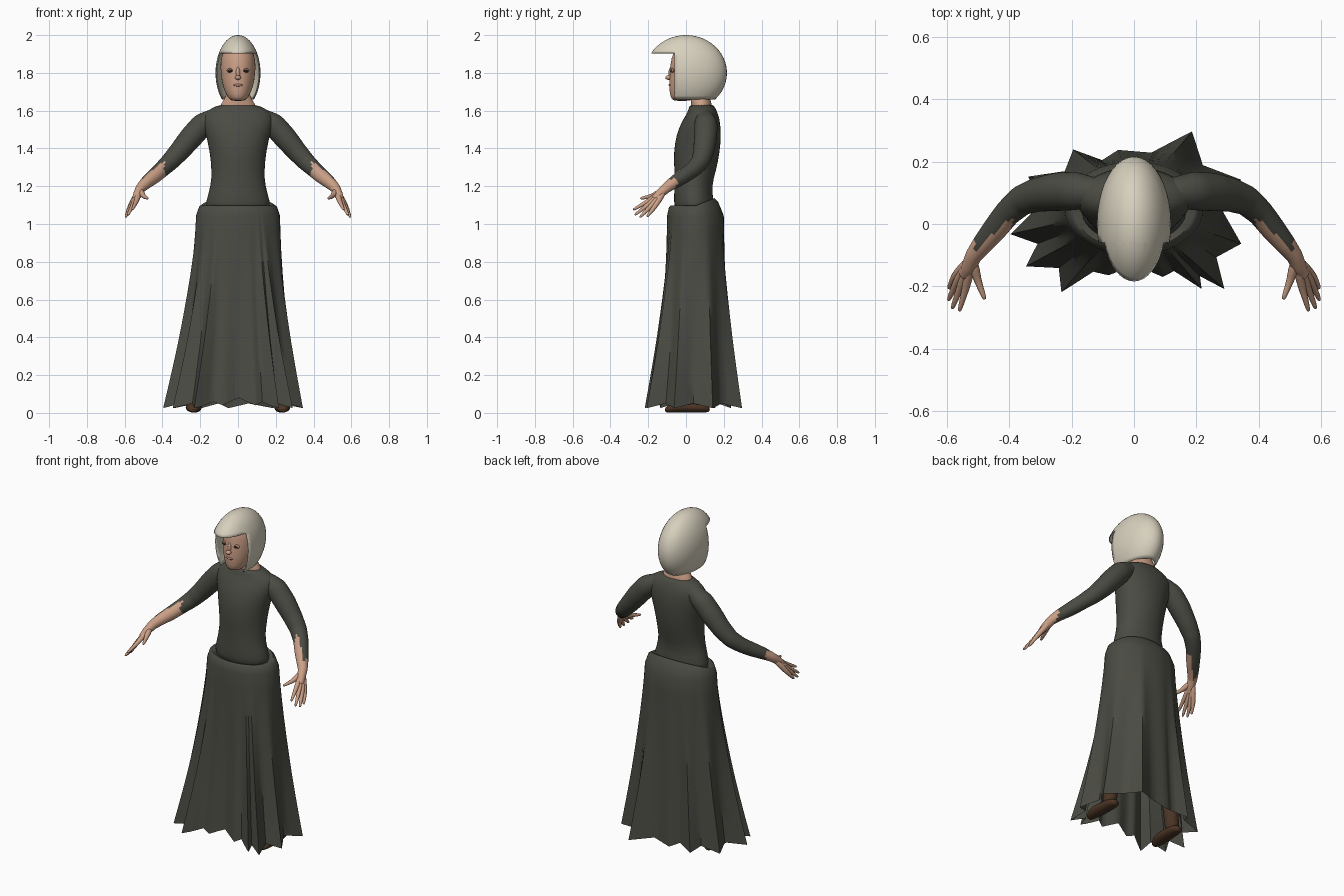
import bpy, bmesh, math
from mathutils import Vector, Matrix

cube = bpy.data.objects.get("Cube")
if cube:
    bpy.data.objects.remove(cube, do_unlink=True)


def material(name, rgb):
    m = bpy.data.materials.new(name)
    m.use_nodes = True
    col = (*rgb, 1)
    m.diffuse_color = col
    bsdf = next(n for n in m.node_tree.nodes if n.type == 'BSDF_PRINCIPLED')
    bsdf.inputs["Base Color"].default_value = col
    bsdf.inputs["Roughness"].default_value = 0.8
    return m


DRESS = material("charcoal cloth", (0.07, 0.07, 0.057))
SKIN = material("skin", (0.6, 0.35, 0.24))
HAIR = material("pale blonde", (0.68, 0.63, 0.51))
SHOE = material("dark brown leather", (0.07, 0.035, 0.018))
EYE = material("eye dark", (0.02, 0.012, 0.01))
LID = material("eyelid", (0.38, 0.2, 0.13))
LIP = material("lip", (0.46, 0.24, 0.17))


def finish(name, bm, mats, sub=0, angle=60, rule=None):
    bmesh.ops.recalc_face_normals(bm, faces=bm.faces[:])
    bm.normal_update()
    if rule:
        for f in bm.faces:
            f.material_index = rule(f)
    me = bpy.data.meshes.new(name)
    bm.to_mesh(me)
    bm.free()
    for m in mats:
        me.materials.append(m)
    ob = bpy.data.objects.new(name, me)
    bpy.context.collection.objects.link(ob)
    bpy.ops.object.select_all(action='DESELECT')
    ob.select_set(True)
    bpy.context.view_layer.objects.active = ob
    bpy.ops.object.shade_smooth_by_angle(angle=math.radians(angle))
    if sub:
        mod = ob.modifiers.new("smooth", 'SUBSURF')
        mod.levels = mod.render_levels = sub
    return ob


def skin_rings(bm, rings, caps=True):
    rows = [[bm.verts.new(p) for p in r] for r in rings]
    n = len(rows[0])
    for a, b in zip(rows, rows[1:]):
        for i in range(n):
            j = (i + 1) % n
            bm.faces.new((a[i], a[j], b[j], b[i]))
    if caps:
        bm.faces.new(rows[0])
        bm.faces.new(rows[-1])


def loft(name, rows, mat, n=24):
    """Stack of level ovals: height, half width, front y, back y."""
    bm = bmesh.new()
    rings = []
    for z, rx, y0, y1 in rows:
        rings.append([Vector((rx * math.cos(a), (y0 + y1) / 2 + (y1 - y0) / 2 * math.sin(a), z))
                      for a in (math.tau * i / n for i in range(n))])
    skin_rings(bm, rings)
    return finish(name, bm, [mat], sub=1)


def tube(name, path, mats, side=1, n=12, up=(0, 0, 1), flat=1.0, rule=None):
    """Tapered tube through (x, y, z, radius) points, mirrored by side."""
    bm = bmesh.new()
    pts = [Vector((p[0] * side, p[1], p[2])) for p in path]
    rings = []
    for i, p in enumerate(pts):
        t = (pts[min(i + 1, len(pts) - 1)] - pts[max(i - 1, 0)]).normalized()
        u = t.cross(Vector(up)).normalized()
        v = u.cross(t) * flat
        rings.append([p + path[i][3] * (u * math.cos(a) + v * math.sin(a))
                      for a in (math.tau * k / n for k in range(n))])
    skin_rings(bm, rings)
    return finish(name, bm, mats, sub=1, rule=rule)


def refine(path, steps):
    """Add evenly spaced points along a path."""
    pts = [Vector(p) for p in path]
    fine = [a.lerp(b, k / steps) for a, b in zip(pts, pts[1:]) for k in range(steps)]
    return [tuple(p) for p in fine + pts[-1:]]


def blob(name, centre, size, mat):
    bm = bmesh.new()
    bmesh.ops.create_uvsphere(bm, u_segments=16, v_segments=10, radius=1,
                              matrix=Matrix.LocRotScale(Vector(centre), None, Vector(size)))
    return finish(name, bm, [mat])


# Bodice
loft("bodice", [(1.04, .18, -.06, .15), (1.12, .172, -.065, .148), (1.2, .145, -.062, .135),
                (1.28, .14, -.062, .16), (1.38, .15, -.067, .18), (1.47, .17, -.053, .187),
                (1.54, .19, -.025, .182), (1.585, .185, .005, .17), (1.615, .14, .015, .155),
                (1.635, .09, .02, .145)], DRESS)

# Neck, head and face
loft("neck", [(1.58, .11, .03, .14), (1.64, .092, .025, .138), (1.665, .066, .025, .125),
              (1.72, .06, .02, .12)], SKIN)
loft("head", [(1.65, .032, -.065, .02), (1.668, .055, -.083, .06), (1.71, .075, -.089, .1),
              (1.76, .088, -.09, .13), (1.82, .094, -.085, .15), (1.88, .092, -.08, .15),
              (1.93, .072, -.055, .13), (1.965, .035, 0, .09)], SKIN)
blob("nose_bridge", (0, -.079, 1.797), (.012, .014, .035), SKIN)
blob("nose_tip", (0, -.092, 1.775), (.016, .018, .012), SKIN)
blob("mouth", (0, -.084, 1.735), (.024, .008, .007), LIP)
for s, side in ((1, "left"), (-1, "right")):
    blob(side + "_eyelid", (s * .04, -.07, 1.813), (.02, .009, .012), LID)
    blob(side + "_eye", (s * .04, -.0745, 1.811), (.014, .008, .008), EYE)

# Hair: oval shell with a brim and an open face
BRIM, FACE_Y, HAIR_END = 1.905, -.06, 1.66
bm = bmesh.new()
bmesh.ops.create_uvsphere(bm, u_segments=40, v_segments=24, radius=1,
                          matrix=Matrix.LocRotScale(Vector((0, 0, 1.8)), None, Vector((.119, .217, .2))))
for co, no in (((0, 0, BRIM), (0, 0, 1)), ((0, FACE_Y, 0), (0, 1, 0)), ((0, 0, HAIR_END), (0, 0, 1))):
    bmesh.ops.bisect_plane(bm, geom=bm.verts[:] + bm.edges[:] + bm.faces[:], plane_co=co, plane_no=no)
gone = []
for f in bm.faces:
    c = f.calc_center_median()
    if c.z < HAIR_END or (c.z < BRIM and c.y < FACE_Y):
        gone.append(f)
bmesh.ops.delete(bm, geom=gone, context='FACES')
hair = finish("hair", bm, [HAIR], angle=50)
shell = hair.modifiers.new("thickness", 'SOLIDIFY')
shell.thickness = .005
shell.offset = -1

# Arms with sleeves open along the inner forearm, and hands
ARM = [(.04, .09, 1.57, .04), (.13, .1, 1.56, .05), (.19, .106, 1.525, .062), (.25, .103, 1.457, .062),
       (.31, .094, 1.385, .055), (.36, .076, 1.33, .049), (.405, .036, 1.288, .043),
       (.445, -.015, 1.252, .04), (.485, -.064, 1.22, .034), (.515, -.103, 1.191, .027),
       (.53, -.14, 1.16, .024), (.545, -.17, 1.13, .017)]
FINGERS = {"index": ((.537, -.198, 1.122), (.56, -.28, 1.075)),
           "middle": ((.553, -.193, 1.108), (.583, -.272, 1.047)),
           "ring": ((.567, -.183, 1.096), (.595, -.245, 1.035)),
           "little": ((.575, -.168, 1.087), (.594, -.207, 1.038)),
           "thumb": ((.502, -.178, 1.148), (.478, -.242, 1.135))}
WRIST = Vector((.52, -.11, 1.183))
for s, side in ((1, "left"), (-1, "right")):
    def bare(f):
        c = f.calc_center_median()
        facing = f.normal.dot(Vector((-.77 * s, -.63, 0)))
        return int(abs(c.x) > .51 or (abs(c.x) > .39 and facing > .4 - 4 * (abs(c.x) - .39)
                                      and facing > 0))
    tube(side + "_arm", refine(ARM, 3), [DRESS, SKIN], s, n=24, rule=bare)
    for finger, (knuckle, tip) in FINGERS.items():
        k, t = Vector(knuckle), Vector(tip)
        path = [(*WRIST.lerp(k, .08), .018), (*WRIST.lerp(k, .55), .018), (*k, .014),
                (*k.lerp(t, .5), .0105), (*k.lerp(t, .92), .008), (*t, .004)]
        tube(side + "_" + finger, path, [SKIN], s, n=8)

# Skirt: waist oval blending down into a pleated hem
TIPS = [(-.225, -.21), (-.335, -.13), (-.385, -.03), (-.33, .15), (-.19, .235), (-.05, .235),
        (.18, .29), (.335, .14), (.335, -.06), (.28, -.2), (.21, -.2), (.09, -.165), (-.08, -.16)]
MID = Vector((0, .04))
tips = sorted((Vector(p) - MID for p in TIPS), key=lambda p: math.atan2(p.y, p.x))
hem = []
for a, b in zip(tips, tips[1:] + tips[:1]):
    valley = (a + b) / 2 * .84
    for p, q, lo, hi in ((a, valley, .025, .05), (valley, b, .05, .025)):
        for k in (0, .35, .7):
            hem.append((p.lerp(q, k), lo + (hi - lo) * k))


def skirt_ring(z, scale=1.0, rise=0.0):
    ring = []
    f = max(0, 1.05 - z) ** 1.3
    for p, hem_z in hem:
        ang = math.atan2(p.y / .14, p.x / .22)
        back = max(0, math.sin(ang))
        top = Vector((.222 * math.cos(ang), .15 * math.sin(ang) + .01)) * scale
        q = top.lerp(p, f) + MID - Vector((0, rise * .7 * back))
        front = max(0, 1 - abs(q.x) / .18) if q.y < 0 else 0
        drop = hem_z + .03 * front
        ring.append((q.x, q.y, z + drop * max(0, 1 - z / .4) + rise * back))
    return ring


bm = bmesh.new()
rows = [skirt_ring(1.085, .68, .04), skirt_ring(1.097, .87, .04), skirt_ring(1.09, .93, .025)]
rows += [skirt_ring(z) for z in (1.045, .95, .85, .74, .62, .5, .38, .26, .13, 0)]
skin_rings(bm, rows, caps=False)
finish("skirt", bm, [DRESS], angle=50)

# Boots
for s, side in ((1, "left"), (-1, "right")):
    sole = [(.235, -.112, .012), (.238, -.09, .034), (.236, -.04, .046), (.232, .02, .042),
            (.23, .08, .04), (.23, .115, .03), (.23, .122, .01)]
    tube(side + "_shoe", [(x, y, r * .7, r) for x, y, r in sole], [SHOE], s, flat=.7)
    tube(side + "_boot_shaft", [(.23, .06, .02, .045), (.225, .06, .1, .042), (.2, .06, .28, .048),
                                (.17, .06, .45, .052)], [SHOE], s, up=(0, 1, 0))
